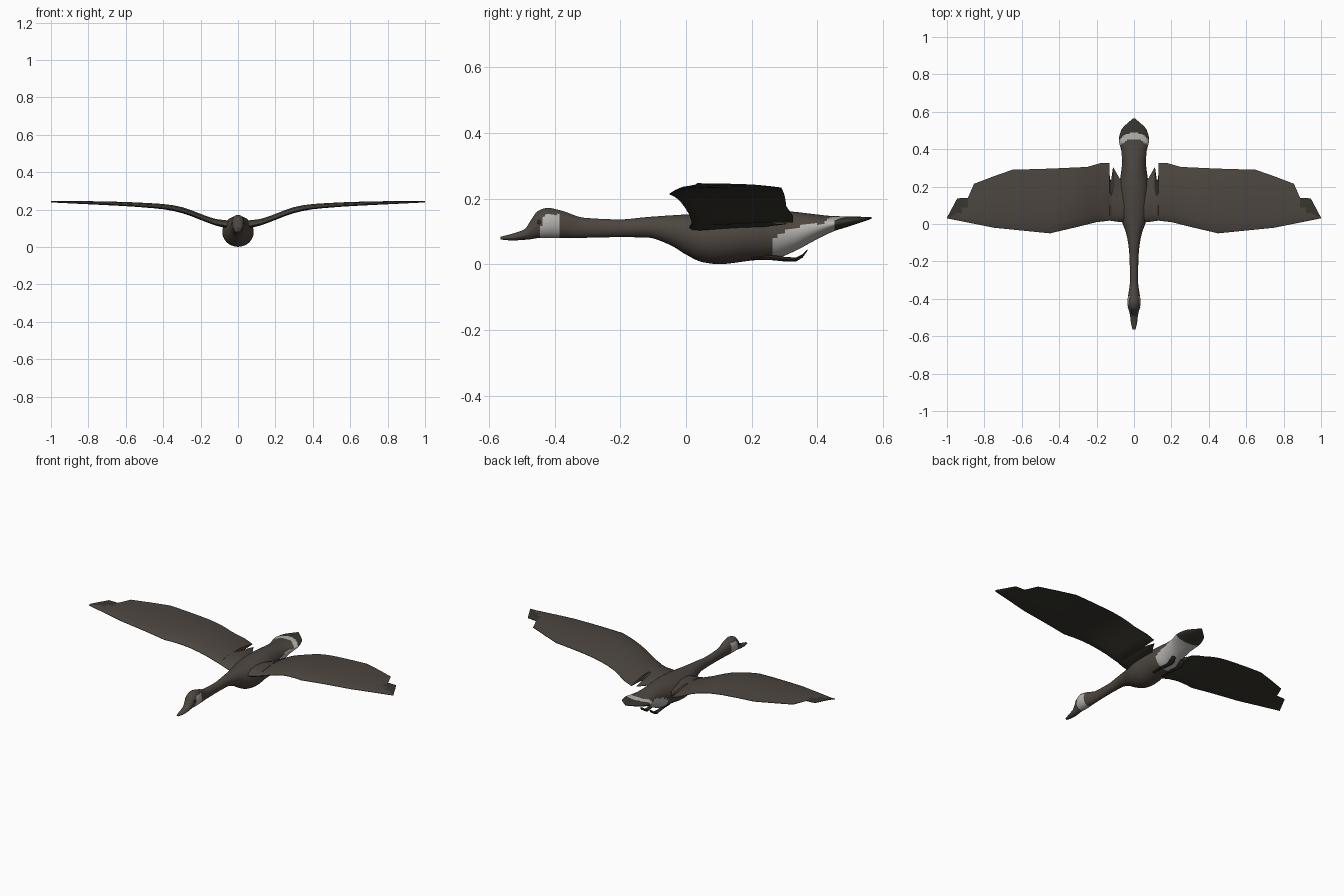
import bpy, bmesh, math
from mathutils import Vector

if "Cube" in bpy.data.objects:
    bpy.data.objects.remove(bpy.data.objects["Cube"])


def material(name, rgb):
    m = bpy.data.materials.new(name)
    m.diffuse_color = (*rgb, 1)
    m.use_nodes = True
    m.node_tree.nodes["Principled BSDF"].inputs["Base Color"].default_value = m.diffuse_color
    return m


BROWN = material("brown feathers", (0.074, 0.061, 0.051))
DARK = material("dark flight feathers", (0.040, 0.037, 0.028))
WHITE = material("pale grey feathers", (0.46, 0.45, 0.43))
BLACK = material("black", (0.022, 0.020, 0.017))


def lerp_table(table, x):
    """Linear lookup in rows of (x, value...)."""
    for a, b in zip(table, table[1:]):
        if x <= b[0]:
            t = max(0, (x - a[0]) / (b[0] - a[0]))
            return [p + (q - p) * t for p, q in zip(a[1:], b[1:])]
    return list(table[-1][1:])


def smooth_table(table, x):
    """Smooth lookup with monotone-limited slopes."""
    n = len(table)
    i = max(k for k in range(n - 1) if table[k][0] <= x or k == 0)
    h = table[i + 1][0] - table[i][0]
    t = (x - table[i][0]) / h

    def slope(k, c):
        if k in (0, n - 1):
            j = min(k, n - 2)
            return (table[j + 1][c] - table[j][c]) / (table[j + 1][0] - table[j][0])
        s0 = (table[k][c] - table[k - 1][c]) / (table[k][0] - table[k - 1][0])
        s1 = (table[k + 1][c] - table[k][c]) / (table[k + 1][0] - table[k][0])
        return 0 if s0 * s1 <= 0 else 2 * s0 * s1 / (s0 + s1)

    out = []
    for c in range(1, len(table[0])):
        p, q = table[i][c], table[i + 1][c]
        m0, m1 = slope(i, c) * h, slope(i + 1, c) * h
        out.append(p * (2*t**3 - 3*t*t + 1) + m0 * (t**3 - 2*t*t + t)
                   + q * (3*t*t - 2*t**3) + m1 * (t**3 - t*t))
    return out


def loft(name, rings, mats, rule=None, angle=40):
    """Skin closed rings and colour the faces by a rule."""
    bm = bmesh.new()
    vs = [[bm.verts.new(p) for p in r] for r in rings]
    n = len(rings[0])
    for a, b in zip(vs, vs[1:]):
        for i in range(n):
            j = (i + 1) % n
            bm.faces.new((a[i], a[j], b[j], b[i]))
    bm.faces.new(vs[0])
    bm.faces.new(vs[-1])
    bmesh.ops.recalc_face_normals(bm, faces=bm.faces)
    if rule:
        for f in bm.faces:
            f.material_index = rule(f.calc_center_median(), f.normal)
    me = bpy.data.meshes.new(name)
    bm.to_mesh(me)
    bm.free()
    for m in mats:
        me.materials.append(m)
    ob = bpy.data.objects.new(name, me)
    bpy.context.collection.objects.link(ob)
    bpy.context.view_layer.objects.active = ob
    ob.select_set(True)
    bpy.ops.object.shade_smooth_by_angle(angle=math.radians(angle))
    ob.select_set(False)
    return ob


# Body from bill to tail: y, bottom z, top z, half width
BODY = [(-0.565, .076, .084, .008), (-0.53, .073, .093, .016), (-0.49, .075, .108, .021),
        (-0.47, .077, .138, .025), (-0.45, .080, .163, .031), (-0.42, .080, .172, .036),
        (-0.38, .080, .164, .031), (-0.31, .081, .142, .022), (-0.2, .083, .137, .023),
        (-0.12, .082, .144, .029), (-0.05, .060, .149, .042), (0, .030, .152, .060),
        (0.05, .007, .155, .077), (0.1, .001, .160, .084), (0.2, .012, .166, .080),
        (0.27, .018, .165, .070), (0.33, .040, .160, .064), (0.39, .072, .153, .068),
        (0.45, .101, .147, .081), (0.5, .117, .146, .069), (0.565, .139, .144, .006)]


def body_colour(c, n):
    # cheek patch, wrapping under the chin
    if -0.442 + 0.25 * max(0, c.z - .11) < c.y < -0.385 and c.z < .152:
        return 1
    # pale rump below, pale band across the tail coverts
    if c.y > 0.26:
        zc = lerp_table([(0.26, .072), (0.3, .1), (0.36, .12), (0.46, .128)], c.y)[0]
        if c.z < zc and c.y < 0.45:
            return 1
        start = 0.455 - 6.5 * c.x * c.x
        if c.z > zc and start < c.y < start + 0.036:
            return 1
        if c.y > start:
            return 2
    return 0


rings = []
STEPS, SEG = 150, 40
for k in range(STEPS + 1):
    y = -0.565 + 1.13 * k / STEPS
    lo, hi, w = smooth_table(BODY, y)
    rings.append([(w * math.cos(2 * math.pi * i / SEG), y,
                   (lo + hi) / 2 + (hi - lo) / 2 * math.sin(2 * math.pi * i / SEG))
                  for i in range(SEG)])
loft("body", rings, [BROWN, WHITE, DARK], body_colour, 60)

# Wing outline: trailing edge with feather notches, leading edge, height, thickness
TRAIL = [(0.02, .23), (.075, .24), (.112, .305), (.122, .235), (.129, .24), (.132, .325),
         (.18, .325), (.25, .305), (.45, .296), (.65, .29), (.75, .255), (.855, .215),
         (.888, .14), (.945, .137), (1.0, .034)]
LEAD = [(0.02, .01), (.075, .01), (.13, .018), (.2, .01), (.3, -.015), (.45, -.05),
        (.6, -.035), (.75, -.02), (1.0, .03)]
HEIGHT = [(0.02, .108, .036), (.075, .115, .034), (.13, .127, .028), (.2, .153, .026),
          (.3, .190, .026), (.4, .209, .022), (.6, .224, .017), (.8, .233, .012), (1.0, .240, .003)]
CHORD = [0, .04, .15, .35, .6, .85, 1]

xs = sorted({r[0] for r in TRAIL + LEAD} | {.1, .35, .4, .55, .92, .97})


def wing_ring(x, side):
    (y1,), (y0,) = lerp_table(TRAIL, x), lerp_table(LEAD, x)
    z, t = smooth_table(HEIGHT, x)

    def point(f, s):
        half = t * 1.35 * math.sqrt(f) * (1 - f) + .0012
        camber = .012 * math.sin(math.pi * f) * (1 - x) + .006 * f * min(1, x * 2)
        return (side * x, y0 + (y1 - y0) * f, z + camber + s * half)
    return [point(f, 1) for f in CHORD] + [point(f, -1) for f in reversed(CHORD)]


def wing_colour(c, n):
    if n.z < 0:
        return 1
    x = abs(c.x)
    return 1 if x > .885 and c.y > .14 - .55 * (x - .8) else 0


for side, label in ((1, "left"), (-1, "right")):
    loft(label + "_wing", [wing_ring(x, side) for x in xs], [BROWN, DARK], wing_colour, 35)

    # Legs folded back under the belly: y, z, half width, half height
    foot = [(0.20, .022, .008, .008), (0.26, .021, .009, .008), (0.30, .016, .010, .007),
            (0.335, .015, .016, .006), (0.355, .026, .019, .005), (0.37, .044, .012, .002)]
    loft(label + "_foot",
         [[(side * .03 + w * math.cos(a * math.pi / 4), y, z + h * math.sin(a * math.pi / 4))
           for a in range(8)] for y, z, w, h in foot], [BLACK])

    # Eye
    bpy.ops.mesh.primitive_uv_sphere_add(segments=12, ring_count=8, radius=.009,
                                         location=(side * .029, -0.445, .128))
    eye = bpy.context.object
    eye.name = label + "_eye"
    eye.scale.x = .5
    eye.data.materials.append(BLACK)
    bpy.ops.object.shade_smooth()
    eye.select_set(False)
